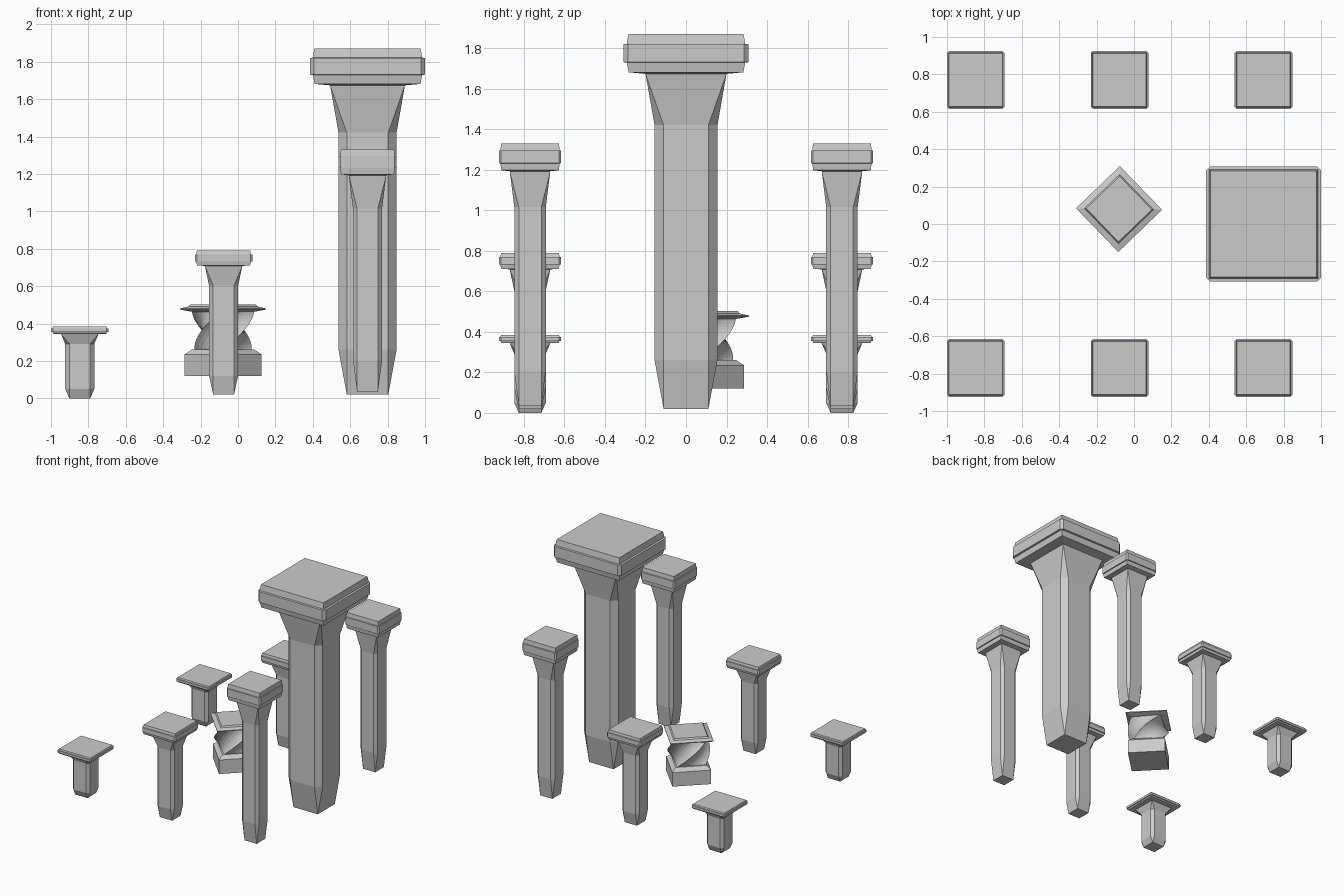
import bpy
import bmesh
from math import radians, sqrt
from mathutils import Matrix, Vector

default = bpy.data.objects.get("Cube")
if default:
    bpy.data.objects.remove(default, do_unlink=True)


def square_ring(z, outer, flat):
    """Square with clipped corners; flat == outer gives a plain square."""
    pts = []
    for k in range(4):
        turn = Matrix.Rotation(radians(90 * k), 3, 'Z')
        pts += [turn @ Vector((outer, flat, z)), turn @ Vector((flat, outer, z))]
    return pts


def loft(name, rings, location, scale=(1, 1, 1), angle=0):
    """Skin a stack of rings and close both ends."""
    bm = bmesh.new()
    loops = [[bm.verts.new(p) for p in ring] for ring in rings]
    for low, high in zip(loops, loops[1:]):
        n = len(low)
        for i in range(n):
            j = (i + 1) % n
            bm.faces.new((low[i], low[j], high[j], high[i]))
    bm.faces.new(loops[0][::-1])
    bm.faces.new(loops[-1])
    bmesh.ops.remove_doubles(bm, verts=bm.verts, dist=0.00005)
    bmesh.ops.recalc_face_normals(bm, faces=bm.faces)
    mesh = bpy.data.meshes.new(name)
    bm.to_mesh(mesh)
    bm.free()
    obj = bpy.data.objects.new(name, mesh)
    obj.location = location
    obj.scale = scale
    obj.rotation_euler.z = radians(angle)
    bpy.context.collection.objects.link(obj)
    return obj


# Pillar profile for unit height and unit half width: (z, half width, flat half width)
PILLAR = [
    (0.0, 0.36, 0.36), (0.13, 0.505, 0.36),       # tapered foot
    (0.757, 0.505, 0.36), (0.894, 0.65, 0.65),    # shaft and flare
    (0.898, 0.92, 0.92), (0.924, 0.95, 0.95),     # cap underside
    (0.925, 1.0, 0.93), (0.973, 1.0, 0.93),       # cap band
    (0.974, 0.95, 0.95), (1.0, 0.925, 0.925),     # cap top
]


def pillar(name, x, y, base, top, half):
    rings = [square_ring(*row) for row in PILLAR]
    loft(name, rings, (x, y, base), (half, half, top - base))


# Pillars: three mirrored pairs and one double-width pillar
pillar("large_pillar", 0.6925, 0, 0.02, 1.87, 0.3075)
for size, x, base, top in (("short", -0.846, 0.0, 0.385),
                           ("medium", -0.077, 0.02, 0.79),
                           ("tall", 0.6925, 0.035, 1.33)):
    for side, y in (("front", -0.77), ("back", 0.77)):
        pillar(f"{size}_pillar_{side}", x, y, base, top, 0.154)

# Pedestal, turned diagonally to the pillars
SPOT, TURN = (-0.08, 0.08, 0), 44


def slab(name, profile):
    rings = [square_ring(z, d / sqrt(2), d / sqrt(2)) for z, d in profile]
    loft(name, rings, SPOT, angle=TURN)


slab("pedestal_base", [(0.12, 0.207), (0.235, 0.207), (0.262, 0.165)])
slab("pedestal_top", [(0.463, 0.165), (0.475, 0.23), (0.481, 0.23),
                      (0.491, 0.185), (0.503, 0.175)])

# Pedestal shaft: subdivided square prism twisted a quarter turn
STEPS, CUTS = 14, 8
twisted = []
for s in range(STEPS + 1):
    t = s / STEPS
    half = 0.108 + 0.01 * t
    spin = Matrix.Rotation(radians(90 * t), 3, 'Z')
    ring = []
    for k in range(4):
        side = spin @ Matrix.Rotation(radians(90 * k), 3, 'Z')
        for c in range(CUTS):
            ring.append(side @ Vector((half, half * (2 * c / CUTS - 1), 0.255 + 0.215 * t)))
    twisted.append(ring)
loft("pedestal_twisted_shaft", twisted, SPOT, angle=TURN)
